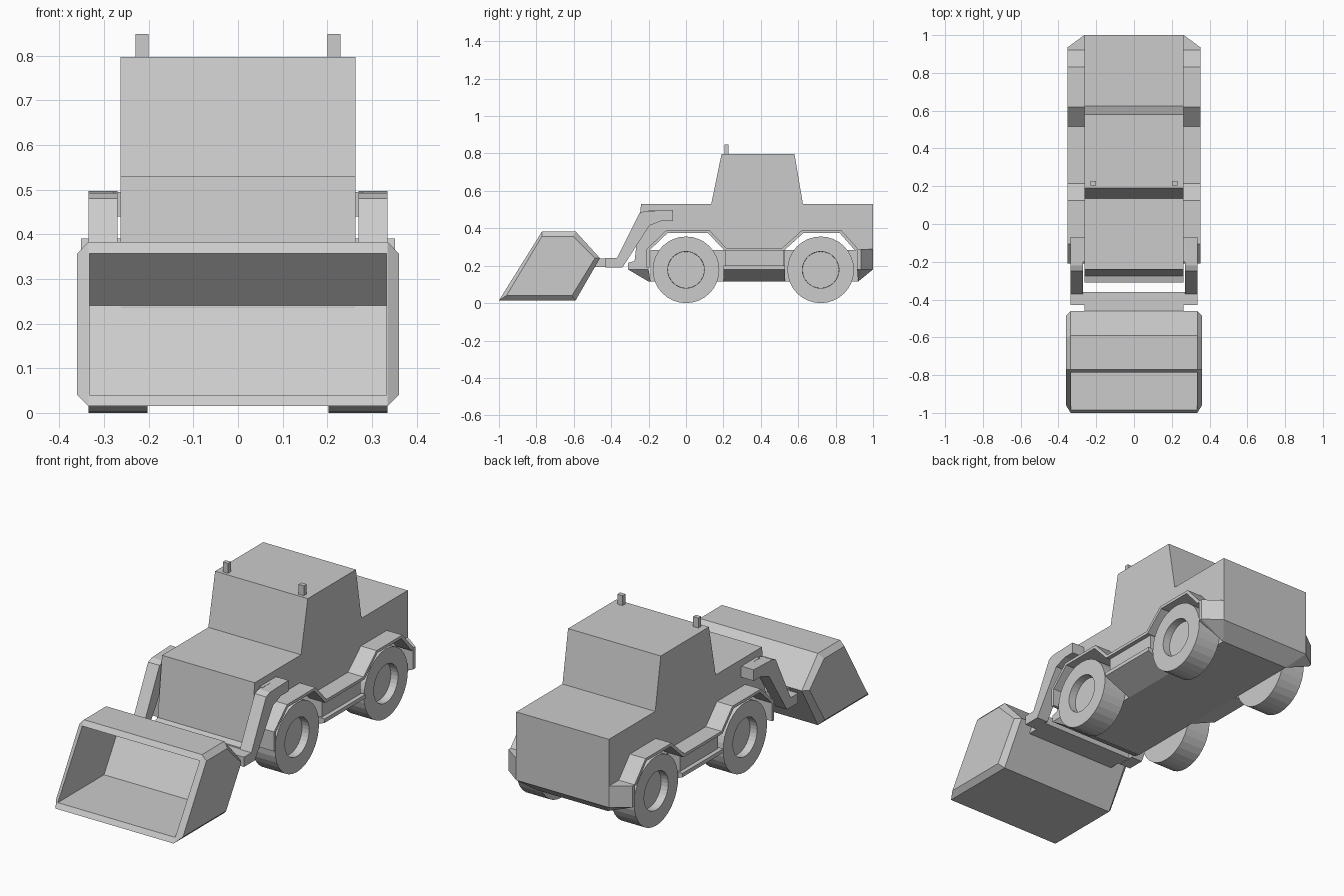
import bpy, bmesh
from math import pi
from mathutils import Matrix

if "Cube" in bpy.data.objects:
    bpy.data.objects.remove(bpy.data.objects["Cube"])


def finish(name, bm, mirror=False):
    bmesh.ops.recalc_face_normals(bm, faces=bm.faces)
    me = bpy.data.meshes.new(name)
    bm.to_mesh(me)
    bm.free()
    ob = bpy.data.objects.new(name, me)
    bpy.context.collection.objects.link(ob)
    if mirror:
        ob.modifiers.new("mirror", 'MIRROR').use_mirror_merge = False
    return ob


def loft(name, sections, mirror=False):
    """Join (x, yz profile) sections of equal length and cap both ends."""
    bm = bmesh.new()
    rings = [[bm.verts.new((x, y, z)) for y, z in pts] for x, pts in sections]
    n = len(rings[0])
    for a, b in zip(rings, rings[1:]):
        for i in range(n):
            j = (i + 1) % n
            bm.faces.new((a[i], a[j], b[j], b[i]))
    bm.faces.new(rings[0])
    bm.faces.new(rings[-1])
    return finish(name, bm, mirror)


def prism(name, pts, x0, x1, mirror=False):
    return loft(name, [(x0, pts), (x1, pts)], mirror)


def box(name, x0, x1, y0, y1, z0, z1, mirror=False):
    return prism(name, [(y0, z0), (y1, z0), (y1, z1), (y0, z1)], x0, x1, mirror)


def hull(name, pts, mirror=False):
    bm = bmesh.new()
    for p in pts:
        bm.verts.new(p)
    bmesh.ops.convex_hull(bm, input=bm.verts)
    bmesh.ops.dissolve_limit(bm, angle_limit=0.01, verts=bm.verts, edges=bm.edges)
    return finish(name, bm, mirror)


# Hood, cab and rear in one side profile with open wheel arches
prism("body", [
    (-.24, .53), (.135, .53), (.19, .797), (.58, .797), (.625, .53), (1, .53),
    (1, .18), (.92, .18), (.92, .285), (.83, .375), (.61, .375), (.53, .285),
    (.53, .18), (.21, .18), (.21, .285), (.12, .375), (-.10, .375), (-.20, .285),
    (-.20, .18), (-.31, .18), (-.31, .215), (-.275, .225)], -.263, .263)
box("chassis", -.2, .2, -.19, .92, .115, .285)

# Tapered undersides at nose and tail
for name, end, arch, low in (("nose_underside", -.31, -.2, -.19),
                             ("tail_underside", 1.0, .92, .92)):
    hull(name, [(s * x, y, z) for s in (-1, 1) for x, y, z in
                ((.263, end, .18), (.263, arch, .18), (.2, arch, .115), (.2, low, .115))])

# Fender band running over both wheels
prism("fender", [
    (-.21, .19), (-.21, .29), (-.105, .39), (.125, .39), (.215, .295), (.515, .295),
    (.62, .39), (.83, .39), (.92, .29), (.905, .28), (.822, .375), (.628, .375),
    (.523, .28), (.207, .28), (.117, .375), (-.098, .375), (-.195, .283), (-.195, .19)],
    .26, .352, True)

# Chamfered rear corners
hull("rear_corner", [(x, y, z) for z in (.18, .29) for x, y in
                     ((.25, 1.0), (.263, 1.0), (.352, .935), (.352, .915), (.25, .915))]
     + [(.2, .92, .115)], True)

# Side steps between the wheels
box("step_panel", .25, .33, .21, .52, .195, .285, True)
hull("step_sill", [(x, y, z) for y in (.2, .53) for x, z in
                   ((.2, .2), (.352, .2), (.352, .18), (.2, .115))], True)

# Roof lamps
box("roof_lamp", .2, .23, .205, .228, .79, .848, True)

# Wheels with recessed hubs
for name, y in (("front_wheel", 0), ("rear_wheel", .72)):
    bm = bmesh.new()
    bmesh.ops.create_cone(bm, cap_ends=True, segments=32, radius1=.178, radius2=.178,
                          depth=.132,
                          matrix=Matrix.Translation((.269, y, .178)) @ Matrix.Rotation(pi / 2, 4, 'Y'))
    bm.normal_update()
    cap = [f for f in bm.faces if f.normal.x > .9]
    bmesh.ops.inset_region(bm, faces=cap, thickness=.08)
    bmesh.ops.inset_region(bm, faces=cap, thickness=.001, depth=-.04)
    finish(name, bm, True)

# Lift arms, their pivots, and the crossbar
prism("lift_arm", [
    (-.43, .19), (-.34, .19), (-.195, .415), (-.13, .44), (-.07, .44), (-.07, .497),
    (-.22, .492), (-.25, .48), (-.37, .24), (-.43, .24)], .27, .335, True)
box("arm_pivot", .255, .28, -.2, -.07, .44, .495, True)
box("crossbar", -.333, .333, -.43, -.36, .192, .238)
box("bucket_link", -.262, .262, -.49, -.42, .192, .238)

# Bucket with chamfered sides, hollowed out from the front
outer = [(-1.0, .015), (-.77, .383), (-.59, .383), (-.46, .24), (-.59, .015)]
inner = [(-.96, .04), (-.77, .357), (-.605, .357), (-.487, .24), (-.61, .04)]
bucket = loft("bucket", [(-.36, inner), (-.335, outer), (.335, outer), (.36, inner)])
cutter = prism("bucket_cutter", [(-1.1, .04), (-.9, .357)] + inner[2:], -.333, .333)
cutter.hide_render = True
cutter.hide_viewport = True
cut = bucket.modifiers.new("hollow", 'BOOLEAN')
cut.operation = 'DIFFERENCE'
cut.solver = 'EXACT'
cut.object = cutter
